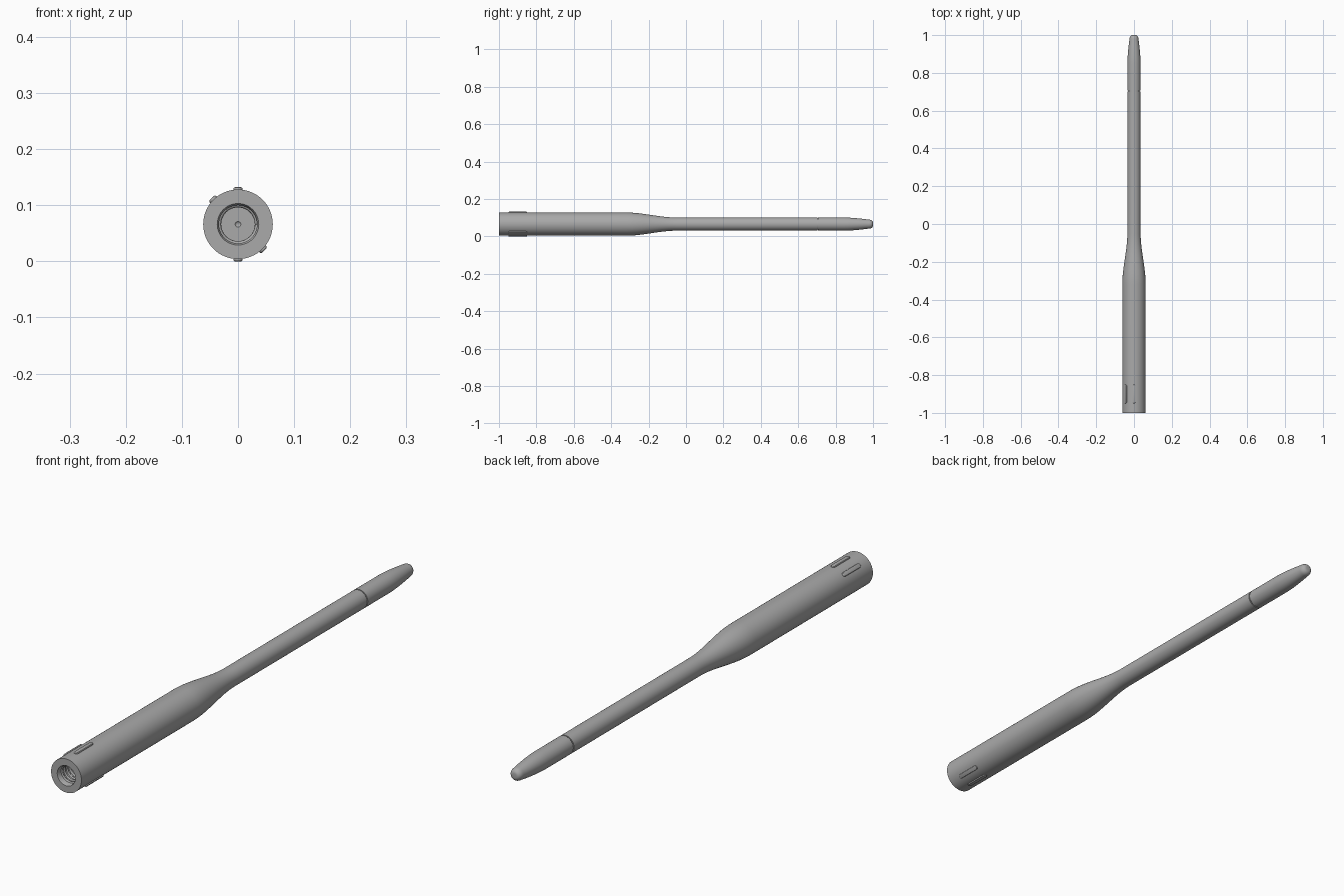
import bpy, bmesh, math
from mathutils import Matrix

cube = bpy.data.objects.get("Cube")
if cube:
    bpy.data.objects.remove(cube)

AXIS_Z = 0.066      # height of the long axis
BODY_R = 0.062      # grip radius
SHAFT_R = 0.035

grey = bpy.data.materials.new("plain grey")
grey.use_nodes = True
grey.diffuse_color = (0.4, 0.4, 0.4, 1)
grey.node_tree.nodes["Principled BSDF"].inputs["Base Color"].default_value = (0.4, 0.4, 0.4, 1)


def finish(bm, name):
    bmesh.ops.recalc_face_normals(bm, faces=bm.faces)
    mesh = bpy.data.meshes.new(name)
    bm.to_mesh(mesh)
    bm.free()
    mesh.materials.append(grey)
    ob = bpy.data.objects.new(name, mesh)
    bpy.context.collection.objects.link(ob)
    bpy.ops.object.select_all(action='DESELECT')
    ob.select_set(True)
    bpy.context.view_layer.objects.active = ob
    bpy.ops.object.shade_smooth_by_angle(angle=math.radians(30))
    return ob


def lathe(name, profile, steps=64):
    """Spin (y, radius) points around the long axis."""
    bm = bmesh.new()
    verts = [bm.verts.new((r, y, AXIS_Z)) for y, r in profile]
    edges = [bm.edges.new(pair) for pair in zip(verts, verts[1:])]
    bmesh.ops.spin(bm, geom=verts + edges, cent=(0, 0, AXIS_Z), axis=(0, 1, 0),
                   angle=math.tau, steps=steps)
    bmesh.ops.remove_doubles(bm, verts=bm.verts, dist=0.00005)
    return finish(bm, name)


# Handle: drilled socket, grip, smooth neck, long shaft
socket = [(-0.835, 0), (-0.84, 0.005), (-0.84, 0.034), (-0.994, 0.034), (-1, 0.037)]
neck = []
for i in range(17):
    t = i / 16
    blend = t * t * (3 - 2 * t)
    neck.append((-0.32 + 0.27 * t, BODY_R + (SHAFT_R - BODY_R) * blend))
lathe("handle", socket + [(-1, BODY_R)] + neck + [(0.702, SHAFT_R), (0.702, 0.03), (0.706, 0.03)])

# Tip: straight collar, gentle taper and rounded end
taper = []
for i in range(9):
    t = i / 8
    taper.append((0.85 + 0.128 * t, SHAFT_R - 0.011 * t ** 1.6))
nose = [(0.978 + 0.022 * math.sin(a), 0.008 + 0.016 * math.cos(a))
        for a in (math.radians(15 * k) for k in range(1, 7))]
lathe("tip", [(0.706, 0.03), (0.706, SHAFT_R)] + taper + nose + [(1, 0)])

# Screw thread winding down the socket wall
curve = bpy.data.curves.new("socket_thread", 'CURVE')
curve.dimensions = '3D'
curve.bevel_depth = 0.005
curve.bevel_resolution = 1
spline = curve.splines.new('POLY')
per_turn, turns, pitch = 32, 9, 0.015
spline.points.add(per_turn * turns)
for i, p in enumerate(spline.points):
    a = math.tau * i / per_turn
    p.co = (0.035 * math.cos(a), -0.985 + pitch * i / per_turn, AXIS_Z + 0.035 * math.sin(a), 1)
curve.materials.append(grey)
bpy.context.collection.objects.link(bpy.data.objects.new("socket_thread", curve))


def grip_ridge(name, degrees):
    """Raised bar with round ends, lying along the grip at the given angle."""
    bm = bmesh.new()
    half_w, half_l = 0.008, 0.042
    ring = []
    for end in (0, 1):
        for k in range(9):
            a = math.pi * (end + k / 8)
            shift = -half_l if end else half_l
            ring.append(bm.verts.new((half_w * math.cos(a), shift + half_w * math.sin(a), 0.058)))
    base = bm.faces.new(ring)
    top = bmesh.ops.extrude_face_region(bm, geom=[base])["geom"]
    bmesh.ops.translate(bm, verts=[g for g in top if isinstance(g, bmesh.types.BMVert)],
                        vec=(0, 0, 0.008))
    rim = [e for e in bm.edges if all(v.co.z > 0.065 for v in e.verts)]
    bmesh.ops.bevel(bm, geom=rim, offset=0.0025, segments=3, profile=0.5, affect='EDGES')
    turn = Matrix.Rotation(math.radians(degrees), 4, 'Y')
    bm.transform(Matrix.Translation((0, -0.9, AXIS_Z)) @ turn)
    finish(bm, name)


# Two pairs of ridges on opposite sides of the grip
for name, degrees in (("top_ridge", 0), ("upper_right_ridge", -45),
                      ("bottom_ridge", 180), ("lower_left_ridge", 135)):
    grip_ridge(name, degrees)
